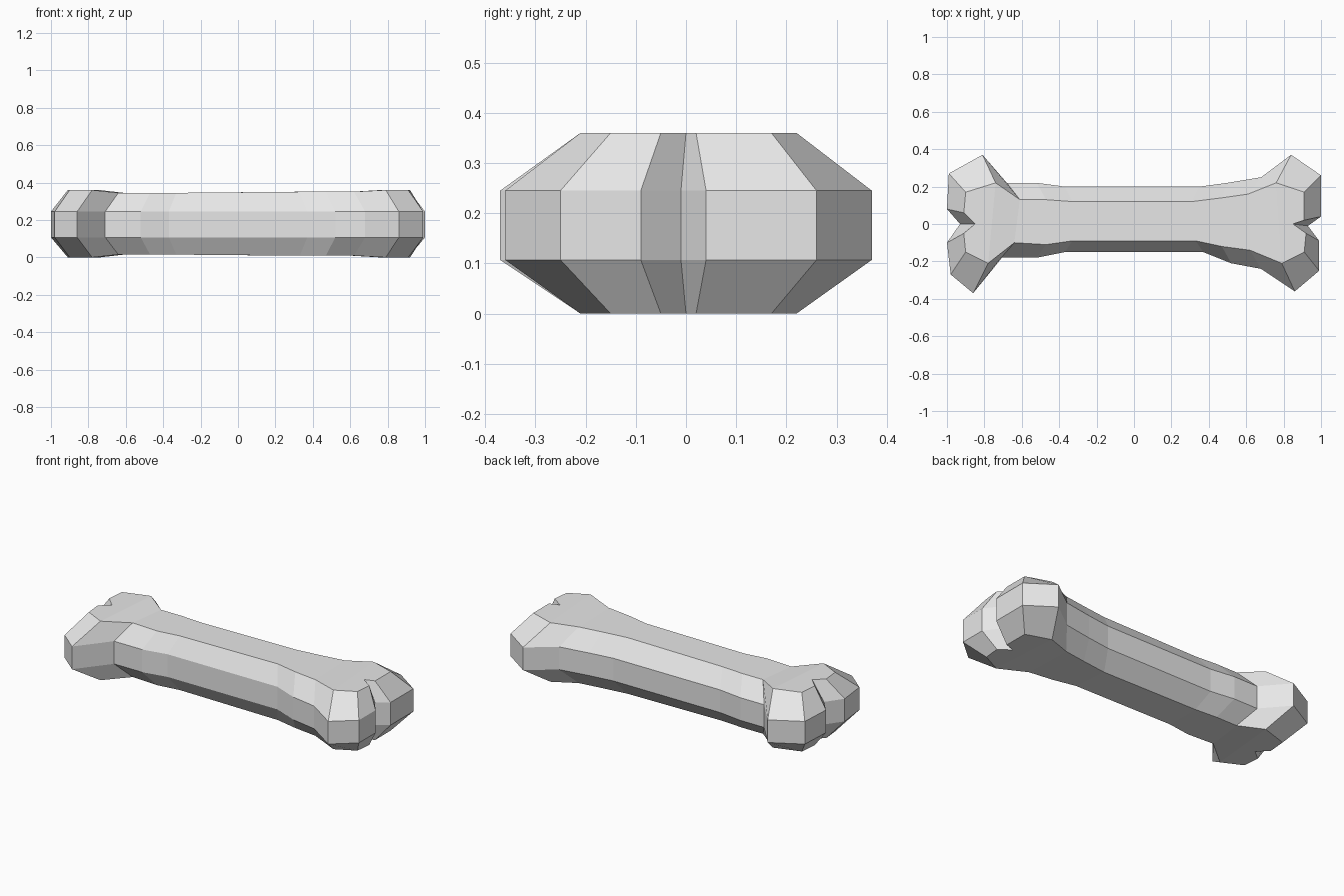
import bpy
import bmesh

default_cube = bpy.data.objects.get("Cube")
if default_cube:
    bpy.data.objects.remove(default_cube, do_unlink=True)

# Outline in hundredths: rim x, rim y, then the matching bevelled cap x, y
left_notch = [(-93, 0, -85, 0)]
back_left_knob = [(-100, 8, -91, 6), (-99, 27, -90, 17), (-81, 37, -74, 22)]
back_shaft = [(-68, 22, -61, 13), (-52, 22, -47, 13), (-37, 20, -33, 12),
              (35, 20, 31, 12), (50, 22, 47, 14), (68, 25, 61, 16)]
back_right_knob = [(84, 37, 76, 22), (100, 26, 91, 17), (100, 4, 91, 2)]
right_notch = [(93, -1, 85, 0)]
front_right_knob = [(99, -9, 92, -5), (99, -25, 91, -15), (86, -36, 79, -21)]
front_shaft = [(68, -24, 62, -14), (52, -21, 47, -12), (37, -15, 33, -9),
               (-37, -15, -33, -9), (-52, -18, -47, -11), (-71, -18, -64, -10)]
front_left_knob = [(-86, -37, -78, -21), (-98, -27, -90, -15), (-100, -10, -91, -5)]
outline = (left_notch + back_left_knob + back_shaft + back_right_knob + right_notch
           + front_right_knob + front_shaft + front_left_knob)

height, rim_low, rim_high = 0.36, 0.107, 0.245


def shaft_dip(x):
    """The shaft is slightly thinner than the knobs."""
    if abs(x) > 0.66:
        return 0.0
    return 0.015 if x < 0 else 0.009


def make_ring(bm, level):
    verts = []
    for rim_x, rim_y, cap_x, cap_y in outline:
        if level in ("low", "high"):
            z = rim_low if level == "low" else rim_high
            verts.append(bm.verts.new((rim_x / 100, rim_y / 100, z)))
        else:
            dip = shaft_dip(cap_x / 100)
            z = dip if level == "bottom" else height - dip
            verts.append(bm.verts.new((cap_x / 100, cap_y / 100, z)))
    return verts


def make_cap(bm, ring):
    """Notched knob faces at both ends, joined by strips along the shaft."""
    count = len(ring)
    first = len(left_notch + back_left_knob) - 1
    last = first + len(back_shaft) + 1
    bm.faces.new(ring[:first + 1] + ring[count - first:])
    bm.faces.new(ring[last:count - last + 1])
    for i in range(first, last):
        bm.faces.new((ring[i], ring[i + 1], ring[count - i - 1], ring[count - i]))


# Bone body: four stacked rings closed by two caps
bm = bmesh.new()
rings = [make_ring(bm, level) for level in ("bottom", "low", "high", "top")]
for lower, upper in zip(rings, rings[1:]):
    for i in range(len(outline)):
        j = (i + 1) % len(outline)
        bm.faces.new((lower[i], lower[j], upper[j], upper[i]))
make_cap(bm, rings[0])
make_cap(bm, rings[-1])
bmesh.ops.recalc_face_normals(bm, faces=bm.faces[:])

mesh = bpy.data.meshes.new("bone")
bm.to_mesh(mesh)
bm.free()
bone = bpy.data.objects.new("bone", mesh)
bpy.context.collection.objects.link(bone)

# Plain light grey
grey = bpy.data.materials.new("light grey")
grey.use_nodes = True
colour = (0.8, 0.8, 0.8, 1.0)
grey.diffuse_color = colour
grey.node_tree.nodes["Principled BSDF"].inputs["Base Color"].default_value = colour
mesh.materials.append(grey)
